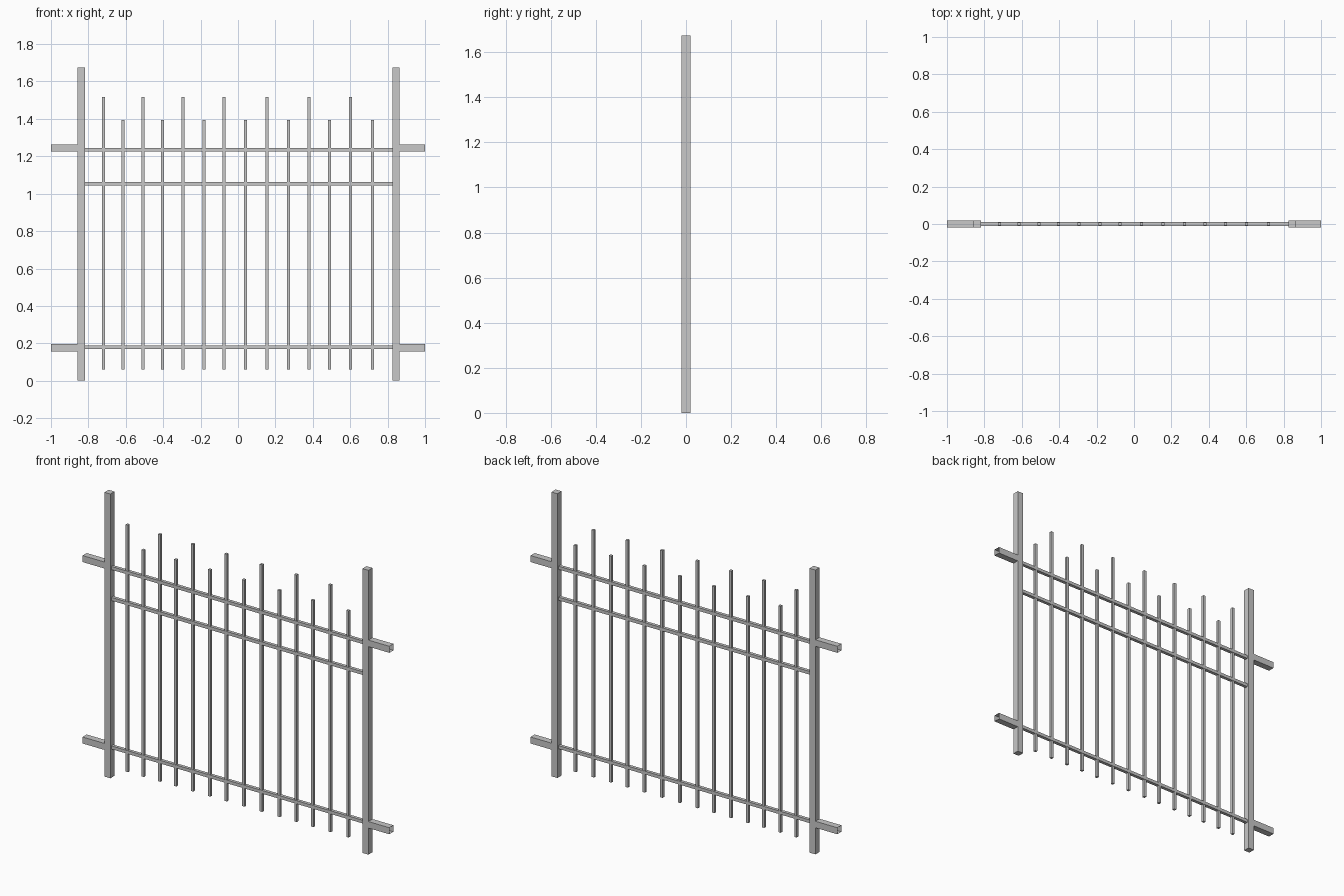
import bpy
import bmesh
from mathutils import Vector

cube = bpy.data.objects.get("Cube")
if cube:
    bpy.data.objects.remove(cube, do_unlink=True)

steel = bpy.data.materials.new("light_grey_steel")
steel.use_nodes = True
colour = (0.58, 0.58, 0.58, 1)
steel.diffuse_color = colour
steel.node_tree.nodes["Principled BSDF"].inputs["Base Color"].default_value = colour


def bar(name, low, high, open_ends=False):
    """Square bar between two corners; open_ends removes its faces across x."""
    low, high = Vector(low), Vector(high)
    bm = bmesh.new()
    bmesh.ops.create_cube(bm, size=1)
    bmesh.ops.scale(bm, vec=high - low, verts=bm.verts)
    bmesh.ops.translate(bm, vec=(low + high) / 2, verts=bm.verts)
    if open_ends:
        bm.normal_update()
        ends = [f for f in bm.faces if abs(f.normal.x) > 0.9]
        bmesh.ops.delete(bm, geom=ends, context="FACES")
    mesh = bpy.data.meshes.new(name)
    bm.to_mesh(mesh)
    bm.free()
    mesh.materials.append(steel)
    obj = bpy.data.objects.new(name, mesh)
    bpy.context.collection.objects.link(obj)
    return obj


T = 0.0192           # half thickness of posts and arms
R = 0.0095           # half thickness of rails
P = 0.0078           # half thickness of pickets
HEIGHT = 1.675
post_x = {"right": -0.838, "left": 0.844}

# Posts, each with two hollow arms reaching outwards
for side, x in post_x.items():
    bar(side + "_post", (x - T, -T, 0), (x + T, T, HEIGHT))
    for level, z in (("lower", 0.176), ("upper", 1.245)):
        x0, x1 = (-1, x - T) if x < 0 else (x + T, 1)
        bar(f"{side}_{level}_arm", (x0, -T, z - T), (x1, T, z + T), open_ends=True)

# Rails between the posts
for level, z in (("bottom", 0.178), ("middle", 1.053), ("top", 1.235)):
    bar(level + "_rail", (post_x["right"] + T, -R, z - R),
        (post_x["left"] - T, R, z + R))

# Pickets, alternately tall and short
picket_x = [-0.719, -0.615, -0.508, -0.404, -0.294, -0.182, -0.075,
            0.04, 0.155, 0.27, 0.38, 0.489, 0.602, 0.719]
for i, x in enumerate(picket_x):
    kind, top = ("short", 1.395) if i % 2 else ("tall", 1.516)
    bar(f"{kind}_picket_{i + 1}", (x - P, -P, 0.06), (x + P, P, top))
